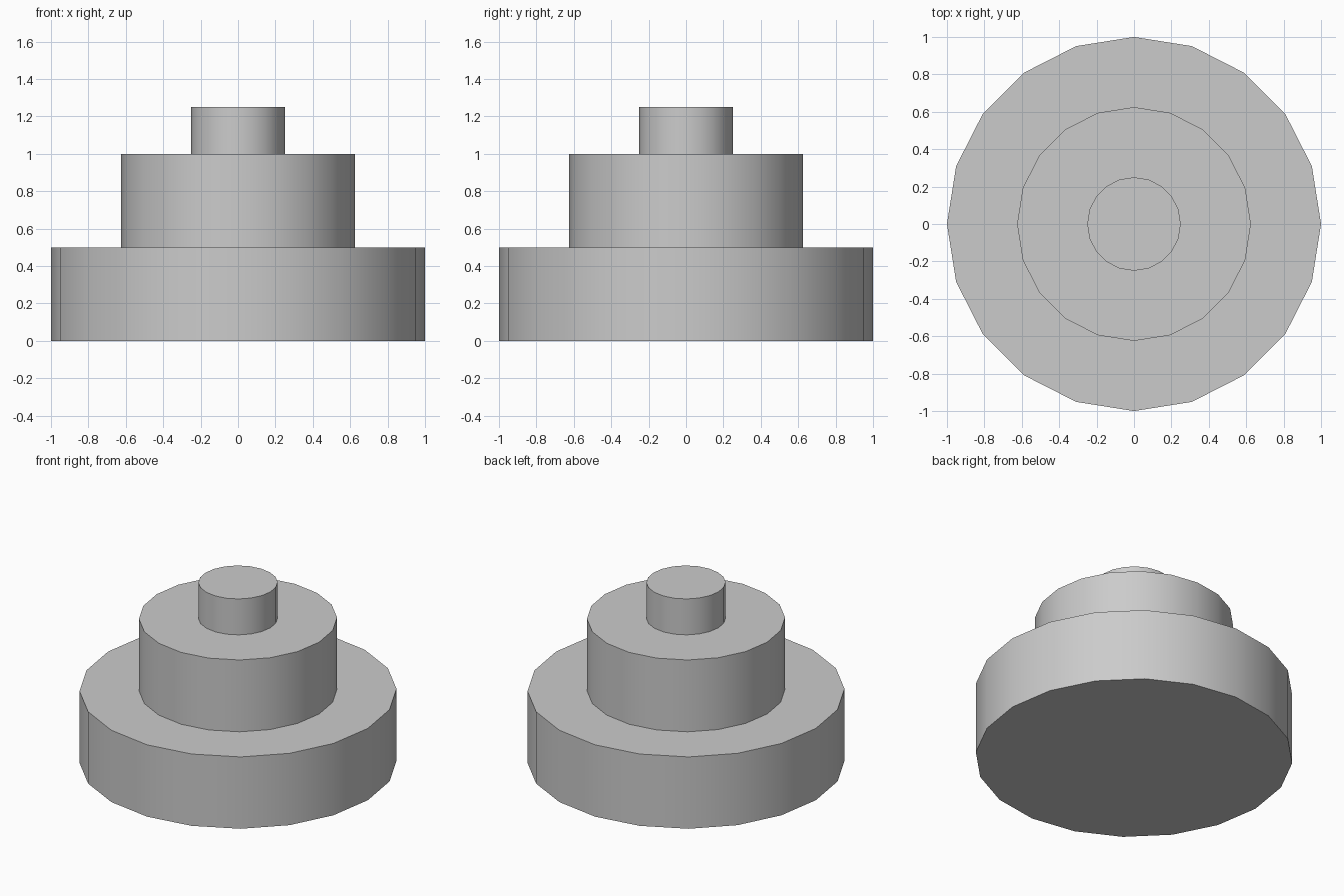
import bpy
import bmesh
import math

if "Cube" in bpy.data.objects:
    bpy.data.objects.remove(bpy.data.objects["Cube"])

SIDES = 20
# Stepped outline as (radius, height), from the base up
PROFILE = [(1.0, 0.0), (1.0, 0.5), (0.625, 0.5), (0.625, 1.0), (0.25, 1.0), (0.25, 1.25)]


def turned_solid(name, profile, sides):
    bm = bmesh.new()
    rings = []
    for r, z in profile:
        angles = [2 * math.pi * i / sides for i in range(sides)]
        rings.append([bm.verts.new((r * math.cos(a), r * math.sin(a), z)) for a in angles])
    # Walls and ledges between neighbouring rings
    for low, high in zip(rings, rings[1:]):
        for i in range(sides):
            j = (i + 1) % sides
            bm.faces.new((low[i], low[j], high[j], high[i]))
    # Bottom and top caps
    bm.faces.new(rings[0][::-1])
    bm.faces.new(rings[-1])
    mesh = bpy.data.meshes.new(name)
    bm.to_mesh(mesh)
    bm.free()
    obj = bpy.data.objects.new(name, mesh)
    bpy.context.collection.objects.link(obj)
    return obj


# Three round tiers turned as one closed body
body = turned_solid("stepped_round_tiers", PROFILE, SIDES)
bpy.context.view_layer.objects.active = body
body.select_set(True)
bpy.ops.object.shade_smooth_by_angle(angle=math.radians(30))
